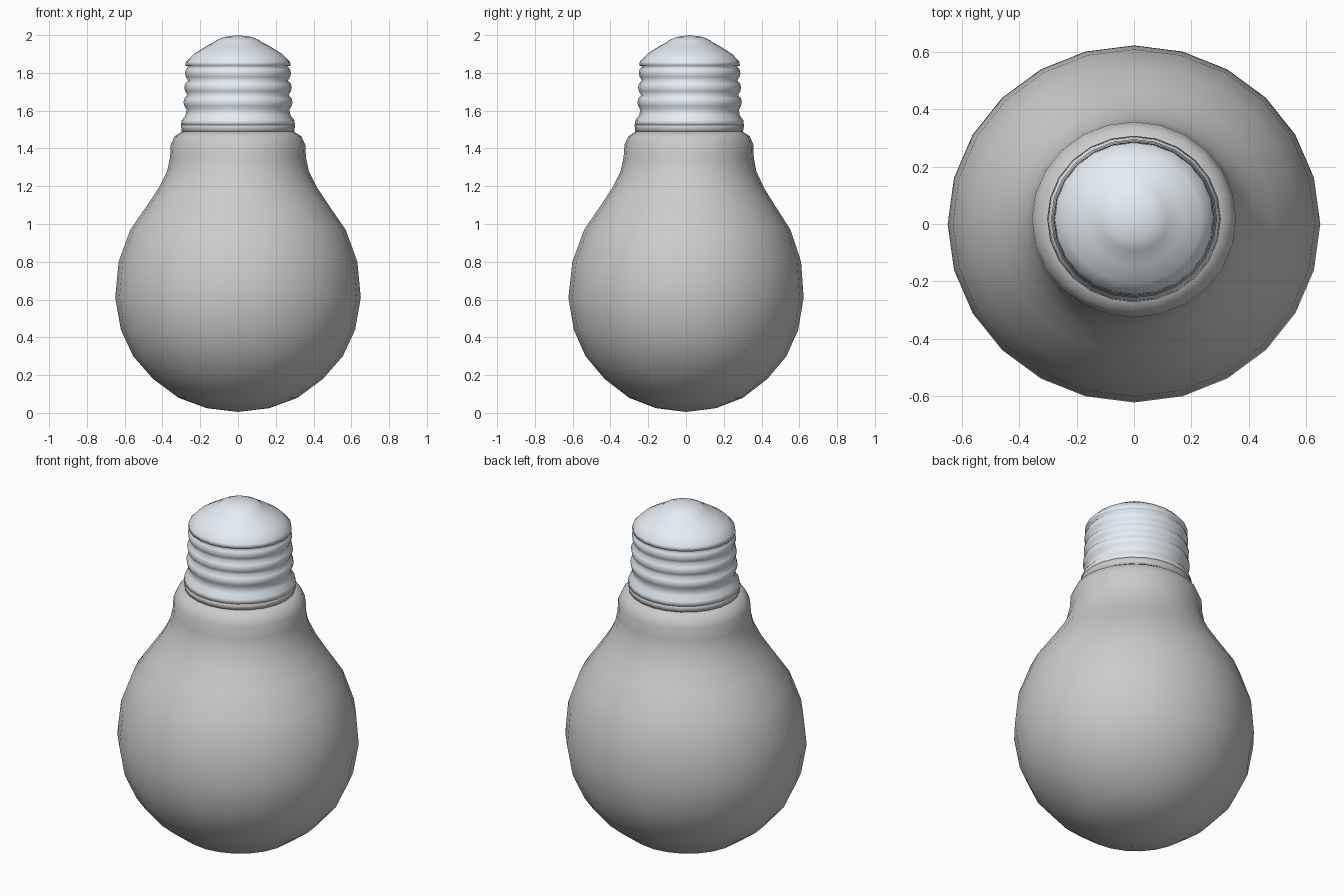
import bpy, bmesh, math

if "Cube" in bpy.data.objects:
    bpy.data.objects.remove(bpy.data.objects["Cube"])

SIDES = 24
FLATTEN = 0.958   # depth is slightly smaller than width


def lean(z):
    # the cap sits a touch behind the bulb's axis
    return 0.019 * min(max((z - 0.6) / 1.0, 0), 1)


def lathe(name, profile, color=None):
    """Revolve (radius, z) points around z; radius 0 makes a pole."""
    bm = bmesh.new()
    rings = []
    for r, z in profile:
        if r == 0:
            rings.append([bm.verts.new((0, lean(z), z))])
            continue
        rings.append([bm.verts.new((r * math.cos(a), r * FLATTEN * math.sin(a) + lean(z), z))
                      for a in (2 * math.pi * i / SIDES for i in range(SIDES))])
    for lo, hi in zip(rings, rings[1:]):
        for i in range(SIDES):
            j = (i + 1) % SIDES
            if len(lo) == 1:
                bm.faces.new((lo[0], hi[j], hi[i]))
            elif len(hi) == 1:
                bm.faces.new((lo[i], lo[j], hi[0]))
            else:
                bm.faces.new((lo[i], lo[j], hi[j], hi[i]))
    for f in bm.faces:
        f.smooth = True
    bmesh.ops.recalc_face_normals(bm, faces=bm.faces)
    me = bpy.data.meshes.new(name)
    bm.to_mesh(me)
    bm.free()
    ob = bpy.data.objects.new(name, me)
    bpy.context.collection.objects.link(ob)
    if color:
        mat = bpy.data.materials.new(name + "_color")
        mat.diffuse_color = color
        mat.use_nodes = True
        mat.node_tree.nodes["Principled BSDF"].inputs["Base Color"].default_value = mat.diffuse_color
        me.materials.append(mat)
    return ob


# glass envelope: round belly, narrowing neck, rounded shoulder
lathe("glass_bulb", [
    (0, 0.005), (0.165, 0.025), (0.315, 0.08), (0.45, 0.18), (0.555, 0.30),
    (0.62, 0.44), (0.65, 0.61), (0.632, 0.80), (0.57, 0.97), (0.48, 1.10),
    (0.42, 1.19), (0.375, 1.28), (0.36, 1.35), (0.356, 1.42), (0.335, 1.465),
    (0.295, 1.49), (0.24, 1.49)])

# grey collar under the cap
lathe("collar", [(0.27, 1.48), (0.298, 1.49), (0.303, 1.525), (0.27, 1.53)])

# screw threads: repeated rounded ridges, then the domed end
threads = [(0.27, 1.522), (0.302, 1.523), (0.298, 1.55), (0.278, 1.575), (0.272, 1.605)]
for k in range(3):
    z = 1.645 + 0.077 * k
    r = 0.289 - 0.004 * k
    threads += [(r - 0.005, z - 0.02), (r, z), (r - 0.005, z + 0.02), (r - 0.021, z + 0.038)]
dome = [(0.279, 1.838), (0.275, 1.86), (0.235, 1.90), (0.17, 1.94), (0.125, 1.963),
        (0.115, 1.972), (0.075, 1.99), (0, 2.0)]
lathe("screw_cap", threads + dome, (0.78, 0.85, 0.9, 1))
